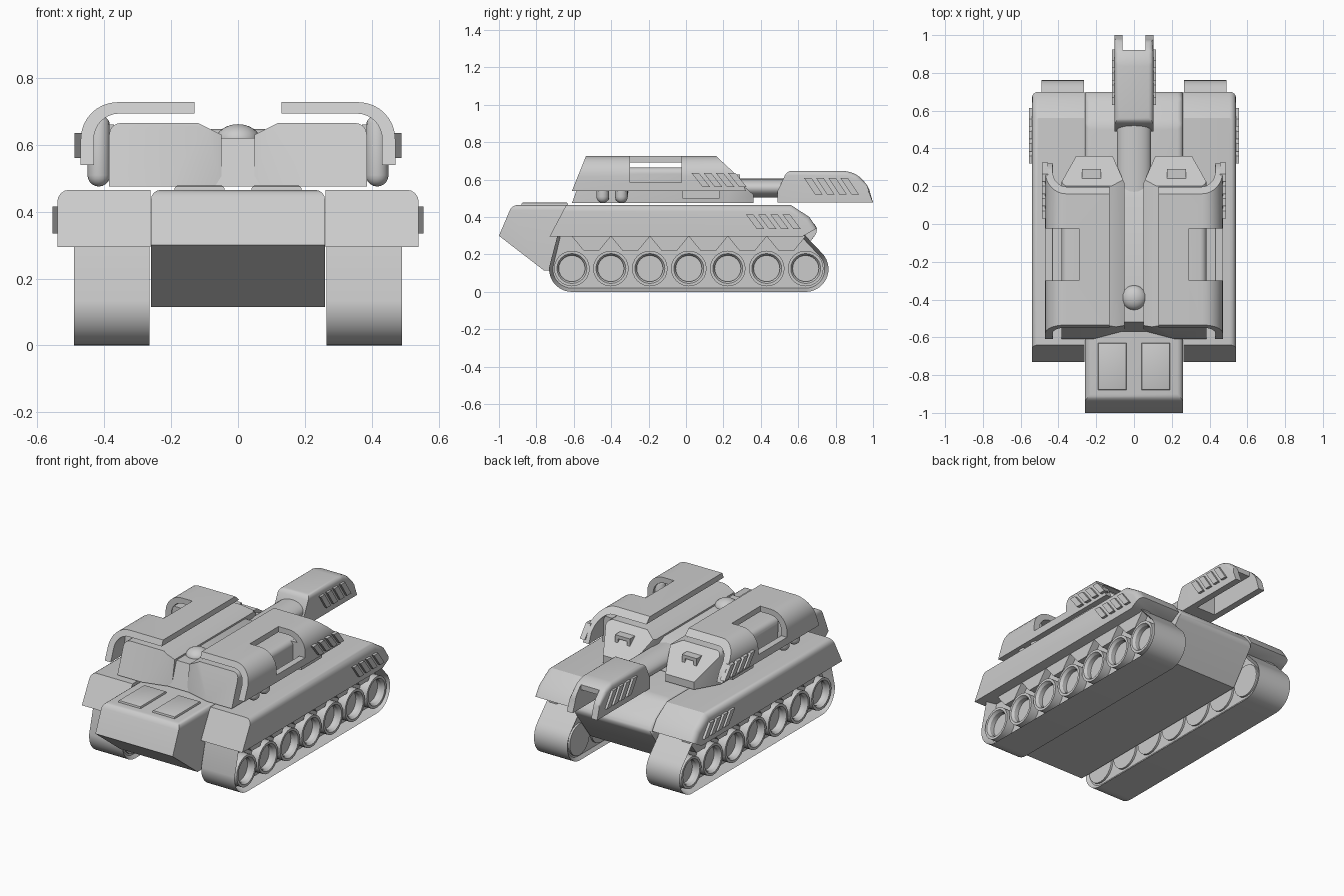
import bpy, bmesh
from math import sin, cos, pi, radians
from mathutils import Vector, Matrix

cube = bpy.data.objects.get("Cube")
if cube:
    bpy.data.objects.remove(cube)

grey = bpy.data.materials.new("plain_grey")
grey.use_nodes = True
colour = (0.6, 0.6, 0.6, 1)
grey.diffuse_color = colour
grey.node_tree.nodes["Principled BSDF"].inputs["Base Color"].default_value = colour
parts = []


def finish(name, bm, mirror=False):
    bmesh.ops.recalc_face_normals(bm, faces=bm.faces)
    mesh = bpy.data.meshes.new(name)
    bm.to_mesh(mesh)
    bm.free()
    mesh.materials.append(grey)
    ob = bpy.data.objects.new(name, mesh)
    bpy.context.collection.objects.link(ob)
    if mirror:
        ob.modifiers.new("Mirror", 'MIRROR').use_mirror_merge = False
    parts.append(ob)
    return ob


def prism(pts, a, b, axis='X'):
    """Extrude a closed profile: (y, z) along X or (x, z) along Y."""
    bm = bmesh.new()
    place = (lambda p, t: (t, p[0], p[1])) if axis == 'X' else (lambda p, t: (p[0], t, p[1]))
    rings = [[bm.verts.new(place(p, t)) for p in pts] for t in (a, b)]
    for r in rings:
        bm.faces.new(r)
    for i in range(len(pts)):
        j = (i + 1) % len(pts)
        bm.faces.new((rings[0][i], rings[0][j], rings[1][j], rings[1][i]))
    bmesh.ops.recalc_face_normals(bm, faces=bm.faces)
    return bm


def soften(bm, rule, width, segments=4):
    """Round the edges whose two ends both satisfy the rule."""
    edges = [e for e in bm.edges if all(rule(v.co) for v in e.verts)]
    bmesh.ops.bevel(bm, geom=edges, offset=width, segments=segments, profile=0.5, affect='EDGES')


def slice_off(bm, point, normal):
    """Remove everything on the normal's side and cap the cut."""
    geom = bm.verts[:] + bm.edges[:] + bm.faces[:]
    cut = bmesh.ops.bisect_plane(bm, geom=geom, plane_co=point, plane_no=normal, clear_outer=True)
    edges = [g for g in cut["geom_cut"] if isinstance(g, bmesh.types.BMEdge)]
    bmesh.ops.edgeloop_fill(bm, edges=edges)


def box(x0, x1, y0, y1, z0, z1):
    return prism([(y0, z0), (y1, z0), (y1, z1), (y0, z1)], x0, x1)


def carve(ob, cutter_bm):
    """Subtract a helper solid and throw it away."""
    cutter = finish("cutter", cutter_bm)
    parts.remove(cutter)
    cutter.hide_render = True
    mod = ob.modifiers.new("Cut", 'BOOLEAN')
    mod.operation, mod.solver, mod.object = 'DIFFERENCE', 'EXACT', cutter
    bpy.context.view_layer.objects.active = ob
    bpy.ops.object.modifier_move_to_index(modifier="Cut", index=0)
    bpy.ops.object.modifier_apply(modifier="Cut")
    bpy.data.objects.remove(cutter)


def arc(cy, cz, r, a0, a1, n):
    return [(cy + r * cos(radians(a0 + (a1 - a0) * i / n)),
             cz + r * sin(radians(a0 + (a1 - a0) * i / n))) for i in range(n + 1)]


def lathe_x(name, profile, y, z, mirror=True, n=24):
    """Spin an (x, radius) profile around an axis parallel to X."""
    bm = bmesh.new()
    vs = [bm.verts.new((x, 0, r)) for x, r in profile]
    es = [bm.edges.new(p) for p in zip(vs, vs[1:])]
    bmesh.ops.spin(bm, geom=vs + es, cent=(0, 0, 0), axis=(1, 0, 0), angle=2 * pi, steps=n)
    bmesh.ops.remove_doubles(bm, verts=bm.verts, dist=1e-4)
    bmesh.ops.translate(bm, verts=bm.verts, vec=(0, y, z))
    return finish(name, bm, mirror)


def vents(name, y, z0, z1, x0, x1):
    for i in range(4):
        a = y + i * 0.065
        slat = [(a, z1), (a + 0.04, z1), (a + 0.1, z0), (a + 0.06, z0)]
        finish(f"{name}_{i + 1}", prism(slat, x0, x1), True)


# Hull
bm = prism([(-1, 0.3), (-0.93, 0.465), (0.53, 0.465), (0.67, 0.385), (0.71, 0.33),
            (0.55, 0.115), (-0.76, 0.115)], -0.26, 0.26)
soften(bm, lambda c: c.z > 0.32 and c.y > -0.95, 0.03)
finish("hull", bm)

# Front hatches
bm = box(0.04, 0.19, -0.88, -0.63, 0.45, 0.478)
soften(bm, lambda c: c.z > 0.46, 0.01, 2)
finish("hatch", bm, True)

# Fenders over the tracks
bm = prism([(-0.73, 0.295), (-0.64, 0.465), (0.56, 0.465), (0.66, 0.4), (0.7, 0.34),
            (0.62, 0.295)], 0.262, 0.54)
soften(bm, lambda c: c.x > 0.5 and c.z > 0.32, 0.035)
finish("fender", bm, True)
vents("fender_vent", 0.32, 0.335, 0.415, 0.53, 0.555)

# Track bands with sunken sides
loop = arc(-0.61, 0.122, 0.122, 175, 270, 9) + arc(0.64, 0.122, 0.122, 270, 405, 13)
loop += [(0.61, 0.33), (-0.68, 0.33)]
bm = prism(loop, 0.265, 0.49)
caps = [f for f in bm.faces if abs(f.normal.x) > 0.9]
bmesh.ops.inset_individual(bm, faces=caps, thickness=0.02, depth=0)
for f in caps:
    shift = -0.06 if f.calc_center_median().x > 0.4 else 0.015
    bmesh.ops.translate(bm, verts=f.verts, vec=(shift, 0, 0))
finish("track_band", bm, True)

# Road wheels with sunken hubs
wheels = [-0.61 + 1.25 * i / 6 for i in range(7)]
for i, y in enumerate(wheels):
    lathe_x(f"wheel_{i + 1}", [(0.268, 0), (0.268, 0.095), (0.485, 0.095), (0.485, 0.08),
                               (0.47, 0.07), (0.442, 0.07), (0.442, 0)], y, 0.125)

# Scalloped plates between the wheels
teeth = [(wheels[0], 0.31), (wheels[0], 0.297)]
for a, b in zip(wheels, wheels[1:]):
    teeth += [(a + 0.065, 0.218), (b - 0.065, 0.218), (b, 0.297)]
finish("side_plate", prism(teeth + [(wheels[-1], 0.31)], 0.42, 0.475), True)

# Turret pods, sloped at both ends, with a cut inner front corner
bm = prism([(0.05, 0.475), (0.05, 0.63), (0.12, 0.665), (0.385, 0.665), (0.385, 0.475)],
           -0.7, 0.5, 'Y')
soften(bm, lambda c: c.x > 0.3 and c.z > 0.6, 0.035)
slice_off(bm, (0, -0.61, 0.475), (0, -0.19, 0.07))
slice_off(bm, (0, 0.36, 0.52), (0, 0.145, 0.16))
slice_off(bm, (0, 0.36, 0.5), (0, 1, 0))
slice_off(bm, (0.385, 0.22, 0.5), (0.8, 0.45, 0))
slice_off(bm, (0.1, 0.33, 0.5), (-0.8, 0.35, 0))
a, b, c = Vector((0.22, -0.61, 0.475)), Vector((0.08, -0.545, 0.63)), Vector((0.05, -0.565, 0.475))
n = (b - a).cross(c - a)
slice_off(bm, a, n if n.y < 0 else -n)
finish("turret_pod", bm, True)

# Centre block and dome
finish("turret_centre", prism([(-0.57, 0.475), (-0.52, 0.62), (0.14, 0.62), (0.22, 0.58),
                               (0.26, 0.475)], -0.1, 0.1))
bm = bmesh.new()
bmesh.ops.create_uvsphere(bm, u_segments=20, v_segments=12, radius=0.066)
bmesh.ops.transform(bm, matrix=Matrix.Translation((0, -0.39, 0.615)) @ Matrix.Diagonal((1, 1, 0.7, 1)),
                    verts=bm.verts)
finish("dome", bm)

# Curved armour shells floating over the pods, with a window
section = [(0.13, 0.727)] + arc(0.36, 0.617, 0.11, 90, 0, 8) + [(0.47, 0.54), (0.43, 0.54)]
section += arc(0.355, 0.617, 0.076, 0, 90, 8) + [(0.13, 0.693)]
bm = prism(section, -0.75, 0.5, 'Y')
slice_off(bm, (0, -0.61, 0.54), (0, -0.185, 0.075))
slice_off(bm, (0, 0.16, 0.727), (0, 0.125, 0.135))
slice_off(bm, (0, 0.295, 0.6), (0, 0.12, 0.05))
shell = finish("armour_shell", bm, True)
carve(shell, box(0.29, 0.6, -0.3, -0.025, 0.585, 0.8))
vents("shell_vent", 0.03, 0.56, 0.635, 0.455, 0.488)

# Brace joining shell to pod
finish("shell_brace", box(0.37, 0.44, -0.02, 0.18, 0.5, 0.66), True)

# Smoke canisters between pod and shell
for i, y in enumerate((-0.445, -0.345)):
    bm = bmesh.new()
    bmesh.ops.create_uvsphere(bm, u_segments=16, v_segments=10, radius=0.034)
    for v in bm.verts:
        v.co += Vector((0.416, y, 0.509 if v.co.z < 0.001 else 0.655))
    finish(f"canister_{i + 1}", bm, True)

# Rear sight hoods
hood = finish("sight_hood", box(0.175, 0.275, 0.17, 0.29, 0.55, 0.628), True)
carve(hood, box(0.195, 0.255, 0.25, 0.4, 0.5, 0.608))

# Gun barrel
bm = bmesh.new()
bmesh.ops.create_cone(bm, cap_ends=True, segments=24, radius1=1, radius2=1, depth=0.46)
bmesh.ops.transform(bm, matrix=Matrix.Translation((0, 0.36, 0.555)) @ Matrix.Diagonal((0.09, 1, 0.05, 1))
                    @ Matrix.Rotation(pi / 2, 4, 'X'), verts=bm.verts)
finish("barrel", bm)

# Muzzle hood, open below and slotted at the tip
bm = prism([(0.49, 0.478), (0.49, 0.54), (0.54, 0.647), (0.86, 0.647), (0.92, 0.625),
            (0.975, 0.565), (1, 0.478)], -0.102, 0.102)
soften(bm, lambda c: c.z > 0.56, 0.025)
muzzle = finish("muzzle_hood", bm)
carve(muzzle, box(-0.062, 0.062, 0.92, 1.1, 0.4, 0.8))
carve(muzzle, box(-0.062, 0.062, 0.62, 1.05, 0.4, 0.59))
vents("muzzle_vent", 0.63, 0.52, 0.61, 0.095, 0.116)

# Crisp edges, smooth curves
bpy.ops.object.select_all(action='DESELECT')
for ob in parts:
    ob.select_set(True)
bpy.context.view_layer.objects.active = parts[0]
bpy.ops.object.shade_smooth_by_angle(angle=radians(32))
